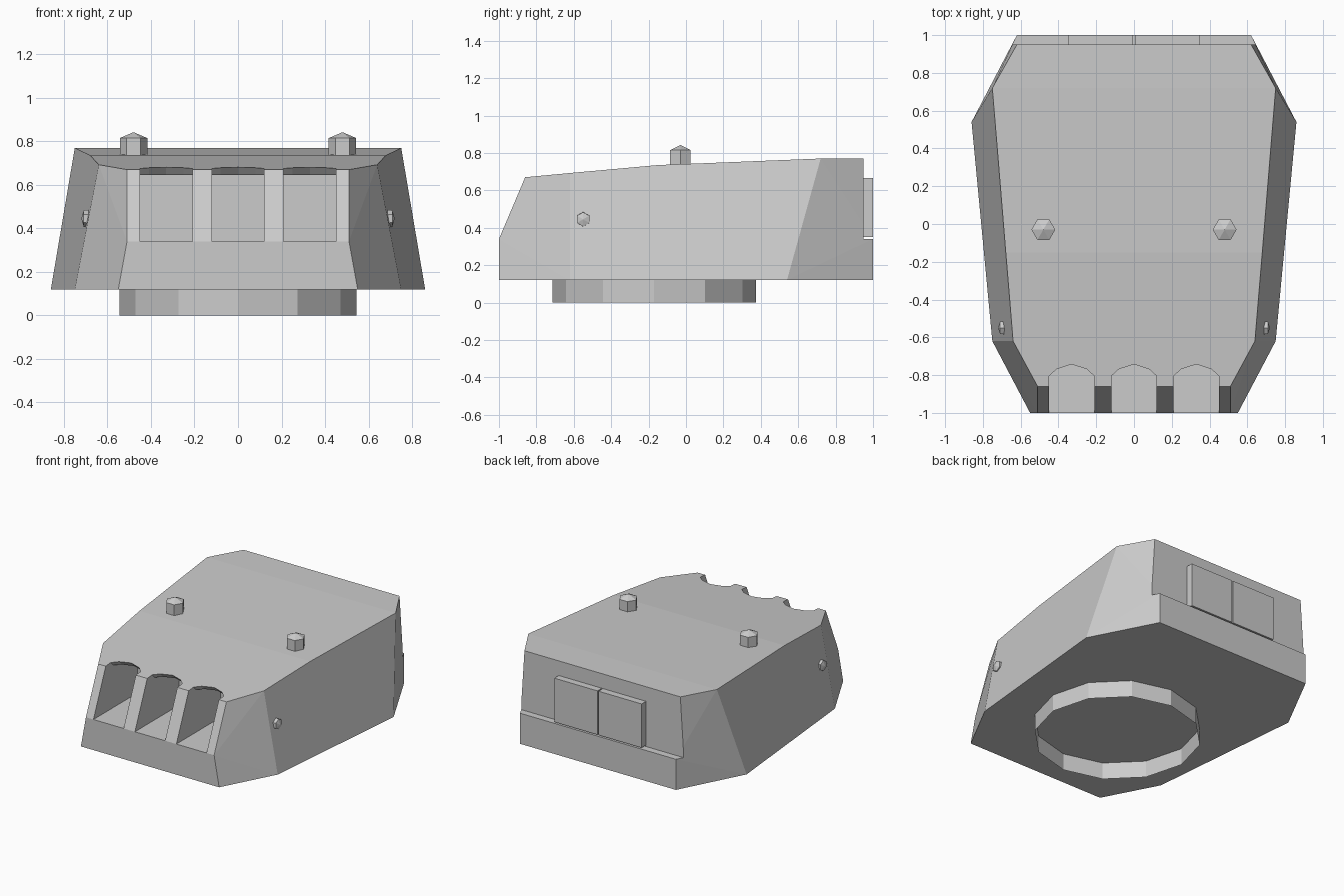
import bpy, bmesh
from math import radians, sin, cos, pi
from mathutils import Matrix

if "Cube" in bpy.data.objects:
    bpy.data.objects.remove(bpy.data.objects["Cube"])


def make(name, bm):
    bmesh.ops.recalc_face_normals(bm, faces=bm.faces[:])
    me = bpy.data.meshes.new(name)
    bm.to_mesh(me)
    bm.free()
    ob = bpy.data.objects.new(name, me)
    bpy.context.collection.objects.link(ob)
    return ob


def hull(name, pts):
    bm = bmesh.new()
    for p in pts:
        bm.verts.new(p)
    bmesh.ops.convex_hull(bm, input=bm.verts[:])
    bmesh.ops.dissolve_limit(bm, angle_limit=radians(0.5), verts=bm.verts[:], edges=bm.edges[:])
    return make(name, bm)


def box(name, x0, x1, y0, y1, z0, z1):
    return hull(name, [(x, y, z) for x in (x0, x1) for y in (y0, y1) for z in (z0, z1)])


def cut(ob, cutter):
    m = ob.modifiers.new("cut", 'BOOLEAN')
    m.operation, m.solver, m.object = 'DIFFERENCE', 'EXACT', cutter
    bpy.context.view_layer.objects.active = ob
    bpy.ops.object.modifier_apply(modifier=m.name)
    bpy.data.objects.remove(cutter)


# armoured shell: half outline, mirrored
half = [(.55, -1, .12), (.75, -.62, .12), (.86, .54, .12), (.62, 1, .12),
        (.51, -1, .34), (.62, 1, .34),
        (.51, -.86, .67), (.64, -.62, .6925), (.679, -.15, .735),
        (.75, .72, .77), (.62, .95, .77)]
shell = hull("turret_shell", [(s * x, y, z) for x, y, z in half for s in (1, -1)])

# rear step above the ledge
cut(shell, box("step_cutter", -1, 1, .95, 1.2, .34, 1))

# gun ports: deep recess plus undercut arch through the roof edge
arch = [(-.12, -1.2), (.12, -1.2), (.12, -.81), (.08, -.77), (0, -.742), (-.08, -.77), (-.12, -.81)]
for cx in (-.33, 0, .33):
    cut(shell, box("port_cutter", cx - .12, cx + .12, -1.2, -.5, .34, .645))
    cut(shell, hull("arch_cutter", [(cx + x, y + d, .68 - d)
                                    for x, y in arch for d in (.06, -.06)]))

# open turret ring
bm = bmesh.new()
bmesh.ops.create_cone(bm, cap_ends=False, segments=12, radius1=.545, radius2=.545, depth=.125,
                      matrix=Matrix.Translation((0, -.17, .0625)) @ Matrix.Rotation(pi / 2, 4, 'Z'))
make("turret_ring", bm)

for s, side in ((1, "right"), (-1, "left")):
    # rear doors
    box("rear_door_" + side, *sorted((s * .004, s * .347)), .94, 1, .35, .665)
    # roof periscopes: hexagonal posts with pointed caps
    ring = [(.063 * cos(i * pi / 3), .063 * sin(i * pi / 3)) for i in range(6)]
    hull("periscope_" + side, [(s * .48 + x, -.03 + y, z) for x, y in ring for z in (.72, .815)]
         + [(s * .48, -.03, .842)])
    # side sight plugs
    pts = []
    for i in range(6):
        a = i * pi / 3 + pi / 2
        for x, r in ((.67, .04), (.709, .038)):
            pts.append((s * x, -.55 + r * cos(a), .445 + r * sin(a)))
    hull("side_plug_" + side, pts + [(s * .72, -.55, .445)])
